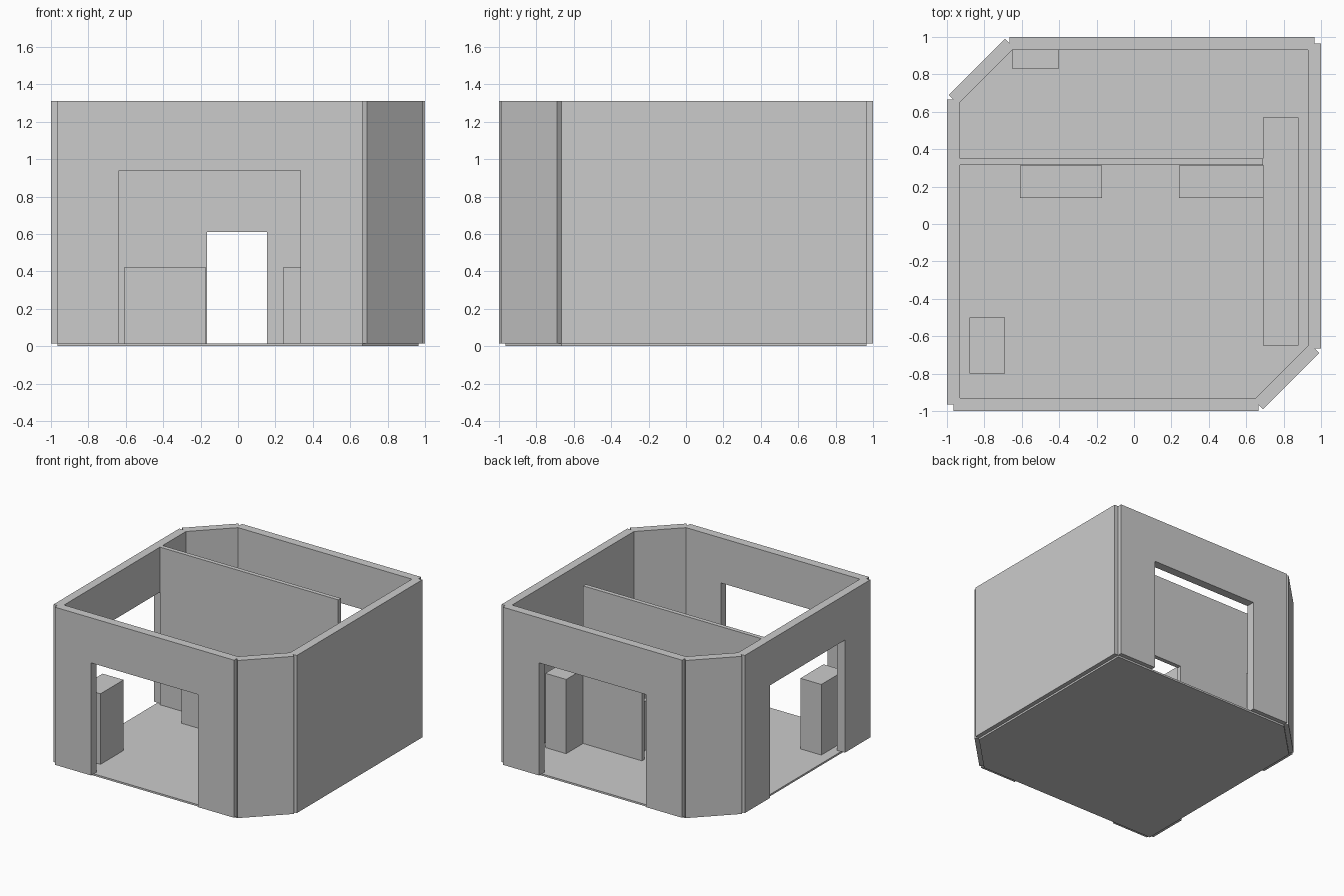
import bpy, bmesh
from mathutils import Vector

if "Cube" in bpy.data.objects:
    bpy.data.objects.remove(bpy.data.objects["Cube"], do_unlink=True)

plaster = bpy.data.materials.new("light_grey")
plaster.use_nodes = True
GREY = (0.6, 0.6, 0.6, 1)
plaster.diffuse_color = GREY
plaster.node_tree.nodes["Principled BSDF"].inputs["Base Color"].default_value = GREY

FLOOR, TOP = 0.015, 1.31     # floor surface and wall top
EDGE, CUT = 0.965, 0.665     # wall centre line and where the cut corners start
HALF = 0.035                 # half the wall thickness


def prism(name, outline, z0, z1):
    """Extrude a flat outline from z0 to z1."""
    bm = bmesh.new()
    face = bm.faces.new([bm.verts.new((p[0], p[1], z0)) for p in outline])
    top = bmesh.ops.extrude_face_region(bm, geom=[face])["geom"]
    verts = [v for v in top if isinstance(v, bmesh.types.BMVert)]
    bmesh.ops.translate(bm, verts=verts, vec=(0, 0, z1 - z0))
    bmesh.ops.recalc_face_normals(bm, faces=bm.faces)
    mesh = bpy.data.meshes.new(name)
    bm.to_mesh(mesh)
    bm.free()
    mesh.materials.append(plaster)
    obj = bpy.data.objects.new(name, mesh)
    bpy.context.collection.objects.link(obj)
    return obj


def block(name, x0, x1, y0, y1, z0, z1):
    return prism(name, [(x0, y0), (x1, y0), (x1, y1), (x0, y1)], z0, z1)


def cut_opening(wall, cutter):
    """Cut a doorway through a wall, then drop the cutter."""
    cutter.hide_render = True
    mod = wall.modifiers.new("opening", "BOOLEAN")
    mod.operation, mod.solver, mod.object = "DIFFERENCE", "EXACT", cutter
    bpy.context.view_layer.objects.active = wall
    bpy.ops.object.modifier_apply(modifier=mod.name)
    bpy.data.objects.remove(cutter, do_unlink=True)


# Floor slab follows the wall centre lines, counter-clockwise from front left
corners = [Vector(p) for p in ((-EDGE, -EDGE), (CUT, -EDGE), (EDGE, -CUT),
                               (EDGE, EDGE), (-CUT, EDGE), (-EDGE, CUT))]
prism("floor", corners, 0, FLOOR)

# Outer walls: square outer ends, mitred inner ends
count = len(corners)
dirs = [(corners[(i + 1) % count] - corners[i]).normalized() for i in range(count)]
inward = [Vector((-d.y, d.x)) for d in dirs]


def mitre(i):
    bisector = inward[i - 1] + inward[i]
    return corners[i] + bisector * HALF / (1 + inward[i - 1].dot(inward[i]))


names = ["front_wall", "front_corner_wall", "right_side_wall",
         "back_wall", "back_corner_wall", "left_side_wall"]
walls = {}
for i, name in enumerate(names):
    j = (i + 1) % count
    a, b, out = corners[i], corners[j], -inward[i] * HALF
    walls[name] = prism(name, [a + out, b + out, b, mitre(j), mitre(i), a], FLOOR, TOP)

# Wide openings centred in three of the walls
for name in ("front_wall", "back_wall", "left_side_wall"):
    i = names.index(name)
    mid = (corners[i] + corners[(i + 1) % count]) / 2
    along, across = dirs[i] * 0.485, inward[i] * 0.2
    outline = [mid - along - across, mid + along - across,
               mid + along + across, mid - along + across]
    cut_opening(walls[name], prism("cutter", outline, -0.1, 0.94))

# Inner partition with a narrow doorway
partition = block("partition", -0.93, 0.69, 0.315, 0.35, FLOOR, TOP)
cut_opening(partition, block("cutter", -0.165, 0.155, 0.2, 0.5, -0.1, 0.61))

# Furniture blocks: x range, y range, top height
furniture = {
    "counter": (0.69, 0.88, -0.65, 0.57, 0.625),
    "left_cabinet": (-0.61, -0.17, 0.14, 0.314, 0.42),
    "right_cabinet": (0.24, 0.689, 0.14, 0.314, 0.42),
    "tall_cabinet": (-0.88, -0.69, -0.8, -0.5, 0.595),
    "back_cabinet": (-0.65, -0.405, 0.83, 0.929, 0.42),
}
for name, (x0, x1, y0, y1, height) in furniture.items():
    block(name, x0, x1, y0, y1, FLOOR, height)
